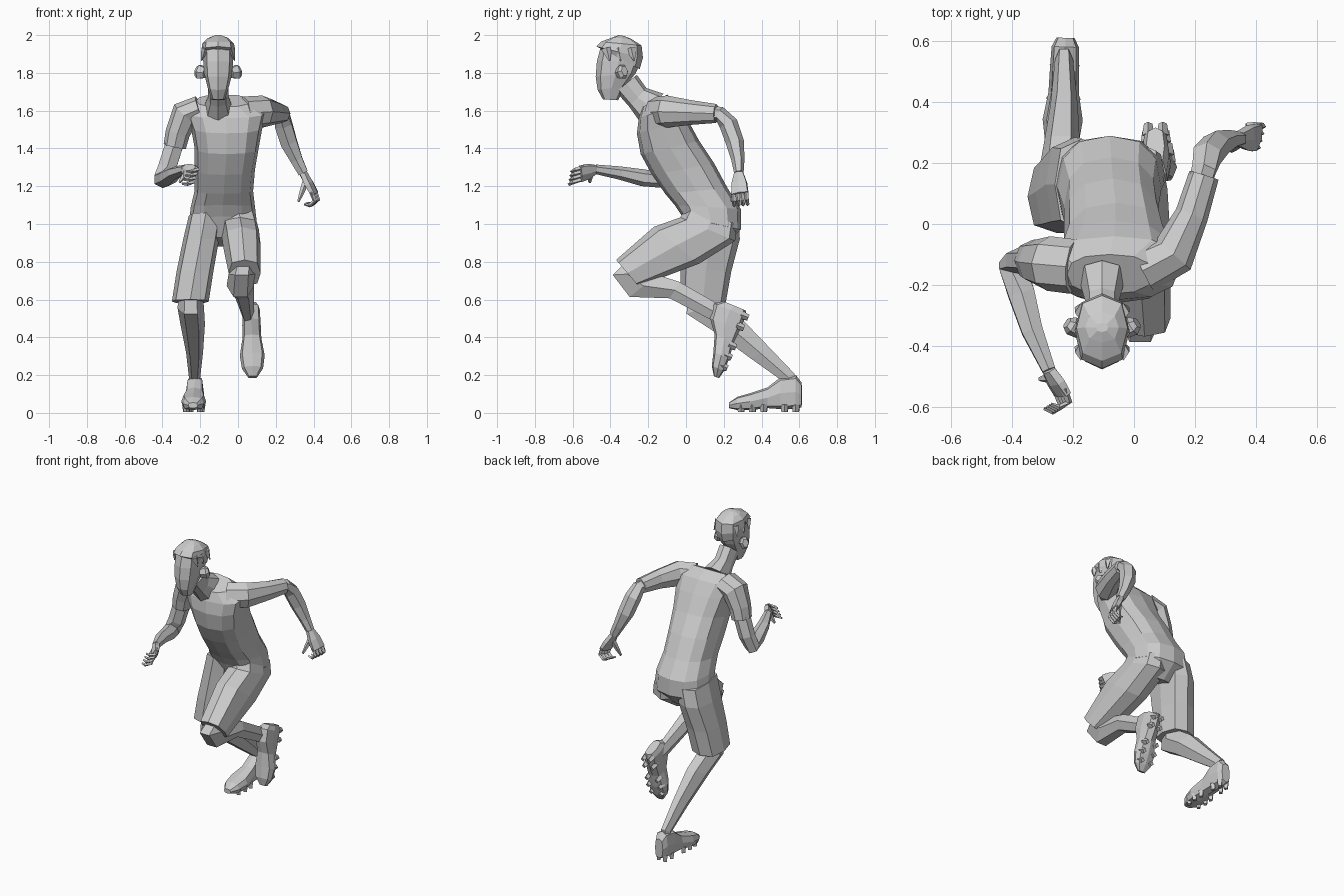
import bpy, math
from mathutils import Vector as V


def power(v, p):
    return math.copysign(abs(v) ** p, v)


def ring(c, a, b, n, p):
    """Rounded-box cross-section spanned by half-axes a and b."""
    pts = []
    for i in range(n):
        t = 2 * math.pi * i / n
        pts.append(c + a * power(math.cos(t), p) + b * power(math.sin(t), p))
    return pts


def skin(name, rings):
    """Bridge rings into a closed flat-shaded mesh."""
    n = len(rings[0])
    verts = [v for r in rings for v in r]
    faces = [(k * n + i, k * n + (i + 1) % n, (k + 1) * n + (i + 1) % n, (k + 1) * n + i)
             for k in range(len(rings) - 1) for i in range(n)]
    faces += [tuple(range(n))[::-1], tuple(range(len(verts) - n, len(verts)))]
    import bmesh
    me = bpy.data.meshes.new(name)
    me.from_pydata(verts, [], faces)
    bm = bmesh.new()
    bm.from_mesh(me)
    bmesh.ops.recalc_face_normals(bm, faces=bm.faces)
    bm.to_mesh(me)
    bm.free()
    ob = bpy.data.objects.new(name, me)
    bpy.context.collection.objects.link(ob)
    return ob


def body(name, rows, n=8, p=0.8):
    """Rows: front y, front z, back y, back z, left x, right x."""
    rings = []
    for fy, fz, by, bz, x0, x1 in rows:
        c = V(((x0 + x1) / 2, (fy + by) / 2, (fz + bz) / 2))
        rings.append(ring(c, V(((x1 - x0) / 2, 0, 0)), V((0, (fy - by) / 2, (fz - bz) / 2)), n, p))
    return skin(name, rings)


def limb(name, rows, n=6, ref=(1, 0, 0), p=1):
    """Rows: x, y, z, radius across ref, radius along ref."""
    pts = [V(r[:3]) for r in rows]
    rings = []
    for i, r in enumerate(rows):
        t = (pts[min(i + 1, len(pts) - 1)] - pts[max(i - 1, 0)]).normalized()
        a = t.cross(V(ref)).normalized()
        rings.append(ring(pts[i], a * r[3], t.cross(a) * r[4], n, p))
    return skin(name, rings)


# Torso and neck
body("torso", [
    (0.03, 0.93, 0.20, 0.88, -0.17, 0.03),
    (-0.02, 1.04, 0.29, 0.97, -0.26, 0.10),
    (-0.06, 1.10, 0.29, 1.08, -0.25, 0.09),
    (-0.11, 1.16, 0.22, 1.19, -0.23, 0.08),
    (-0.18, 1.26, 0.15, 1.32, -0.23, 0.09),
    (-0.24, 1.37, 0.07, 1.44, -0.23, 0.11),
    (-0.26, 1.48, 0.01, 1.55, -0.25, 0.13),
    (-0.25, 1.56, -0.04, 1.63, -0.28, 0.15),
    (-0.23, 1.62, -0.10, 1.685, -0.22, 0.06)], n=12)
body("neck", [
    (-0.25, 1.55, -0.12, 1.69, -0.18, -0.03),
    (-0.30, 1.62, -0.21, 1.72, -0.16, -0.05),
    (-0.37, 1.70, -0.26, 1.79, -0.16, -0.05)])

# Head, hair, ears
HX = -0.105


def head_rows(rows):
    return [r[:4] + (HX - r[4], HX + r[4]) for r in rows]


body("head", head_rows([
    (-0.44, 1.66, -0.36, 1.655, 0.035),
    (-0.468, 1.71, -0.32, 1.73, 0.055),
    (-0.478, 1.78, -0.265, 1.80, 0.073),
    (-0.472, 1.86, -0.24, 1.86, 0.079),
    (-0.455, 1.925, -0.245, 1.93, 0.08),
    (-0.41, 1.96, -0.28, 1.97, 0.06)]))
body("hair", head_rows([
    (-0.445, 1.925, -0.245, 1.82, 0.079),
    (-0.475, 1.94, -0.228, 1.88, 0.090),
    (-0.45, 1.965, -0.235, 1.945, 0.084),
    (-0.39, 1.988, -0.29, 1.98, 0.055),
    (-0.355, 2.0, -0.325, 1.995, 0.02)]))
for s in (-1, 1):
    side = "left" if s > 0 else "right"
    limb(side + "_ear", [
        (HX + s * 0.068, -0.355, 1.80, 0.025, 0.03),
        (HX + s * 0.10, -0.335, 1.805, 0.032, 0.042),
        (HX + s * 0.115, -0.325, 1.81, 0.02, 0.028)], ref=(0, 0, 1))
    for k, y in enumerate((-0.42, -0.36, -0.29)):
        limb(side + "_hair_tuft_%d" % k, [
            (HX + s * 0.07, y, 1.93, 0.03, 0.02),
            (HX + s * 0.087, y + 0.015, 1.865, 0.004, 0.003)], n=4)

# Shorts
body("left_shorts_leg", [
    (0.0, 1.09, 0.27, 1.0, -0.08, 0.09),
    (-0.03, 1.035, 0.26, 0.91, -0.09, 0.11),
    (-0.17, 0.985, 0.07, 0.79, -0.08, 0.12),
    (-0.37, 0.81, -0.25, 0.67, -0.05, 0.12)], p=0.7)
body("right_shorts_leg", [
    (-0.02, 1.06, 0.28, 1.03, -0.26, -0.08),
    (-0.025, 0.92, 0.285, 0.92, -0.29, -0.10),
    (-0.03, 0.75, 0.24, 0.75, -0.325, -0.13),
    (-0.03, 0.60, 0.21, 0.58, -0.35, -0.155)], p=0.7)

# Lower legs
body("left_lower_leg", [
    (-0.33, 0.80, -0.22, 0.70, -0.03, 0.09),
    (-0.40, 0.73, -0.22, 0.74, -0.05, 0.09),
    (-0.31, 0.605, -0.14, 0.74, -0.06, 0.085),
    (-0.09, 0.60, -0.03, 0.70, -0.03, 0.085),
    (0.18, 0.46, 0.23, 0.55, 0.025, 0.085),
    (0.23, 0.42, 0.29, 0.50, 0.03, 0.10)], n=6, p=1)
body("right_lower_leg", [
    (0.0, 0.68, 0.16, 0.68, -0.31, -0.19),
    (-0.01, 0.52, 0.19, 0.59, -0.32, -0.18),
    (0.13, 0.43, 0.30, 0.51, -0.305, -0.175),
    (0.34, 0.28, 0.44, 0.36, -0.275, -0.185),
    (0.50, 0.17, 0.58, 0.21, -0.26, -0.20),
    (0.49, 0.09, 0.58, 0.10, -0.265, -0.195)], n=6, p=1)


# Studded shoes: built from the heel along the toe direction
def shoe(side, heel, toe_dir, up_dir):
    o, f = V(heel), V(toe_dir).normalized()
    s = f.cross(V(up_dir)).normalized()
    u = s.cross(f)
    rows = [(0.0, 0.03, 0.03, 0.16), (0.03, 0.045, 0.02, 0.20), (0.11, 0.048, 0.02, 0.19),
            (0.18, 0.05, 0.025, 0.135), (0.27, 0.066, 0.015, 0.105),
            (0.34, 0.056, 0.015, 0.085), (0.385, 0.025, 0.025, 0.055)]
    skin(side + "_shoe", [ring(o + f * d + u * (a + b) / 2, s * w, u * (b - a) / 2, 8, 0.65)
                          for d, w, a, b in rows])
    for i, (d, w) in enumerate([(0.03, 0.024), (0.09, 0.03), (0.20, 0.038), (0.26, 0.042), (0.32, 0.036)]):
        for k in (-1, 1):
            c = o + f * d + s * w * k
            skin(side + "_stud_%d_%d" % (i, k), [
                ring(c + u * 0.045, s * 0.02, f * 0.022, 4, 1),
                ring(c + u * 0.004, s * 0.014, f * 0.016, 4, 1)])


shoe("right", (-0.225, 0.612, 0.0), (-0.035, -1, 0), (0, 0, 1))
shoe("left", (0.07, 0.345, 0.53), (0.02, -0.38, -0.92), (0, -0.92, 0.38))

# Arms and sleeves
limb("left_sleeve", [
    (0.03, -0.15, 1.59, 0.085, 0.08), (0.13, -0.10, 1.595, 0.085, 0.075),
    (0.19, 0.03, 1.59, 0.065, 0.055), (0.23, 0.16, 1.585, 0.05, 0.05)], ref=(1, -0.5, 0), n=8)
limb("left_arm", [
    (0.20, 0.08, 1.59, 0.04, 0.04), (0.23, 0.18, 1.58, 0.042, 0.045),
    (0.24, 0.225, 1.53, 0.05, 0.052), (0.27, 0.26, 1.43, 0.048, 0.05),
    (0.31, 0.275, 1.34, 0.035, 0.037), (0.345, 0.28, 1.27, 0.025, 0.03)])
limb("right_sleeve", [
    (-0.20, -0.14, 1.61, 0.07, 0.09), (-0.28, -0.13, 1.58, 0.078, 0.09),
    (-0.32, -0.125, 1.48, 0.065, 0.075), (-0.335, -0.12, 1.41, 0.06, 0.068)], ref=(0, 1, 0), n=8)
limb("right_arm", [
    (-0.325, -0.12, 1.46, 0.05, 0.055), (-0.375, -0.12, 1.30, 0.045, 0.055),
    (-0.40, -0.135, 1.235, 0.05, 0.05), (-0.37, -0.23, 1.245, 0.045, 0.05),
    (-0.335, -0.35, 1.27, 0.035, 0.04), (-0.28, -0.48, 1.29, 0.025, 0.025)])


# Hands: palm, four curled fingers and a thumb
def hand(side, wrist, knuckle, across, curl, thumb):
    w, k, s, c = V(wrist), V(knuckle), V(across).normalized(), V(curl).normalized()
    d = (k - w).normalized()
    limb(side + "_palm", [(*w, 0.022, 0.026), (*w.lerp(k, 0.5), 0.024, 0.045),
                          (*k, 0.018, 0.05)], ref=s, p=0.8)
    for i in range(4):
        b = k + s * (i - 1.5) * 0.024
        limb(side + "_finger_%d" % i, [
            (*(b - d * 0.015), 0.013, 0.012), (*(b + d * 0.035 + c * 0.008), 0.012, 0.011),
            (*(b + d * 0.045 + c * 0.045), 0.01, 0.01), (*(b + d * 0.025 + c * 0.065), 0.006, 0.006)],
            n=4, ref=s)
    t = w.lerp(k, 0.3)
    limb(side + "_thumb", [(*t, 0.02, 0.02), (*t.lerp(V(thumb), 0.6), 0.014, 0.014),
                           (*V(thumb), 0.007, 0.007)], n=5, ref=s)


hand("left", (0.345, 0.28, 1.27), (0.405, 0.285, 1.16), (0.25, 1, 0.1), (-1, 0.1, -0.5), (0.32, 0.24, 1.12))
hand("right", (-0.28, -0.48, 1.29), (-0.235, -0.56, 1.265), (0.35, 0.2, 1), (-1, -0.3, -0.2), (-0.31, -0.51, 1.22))
